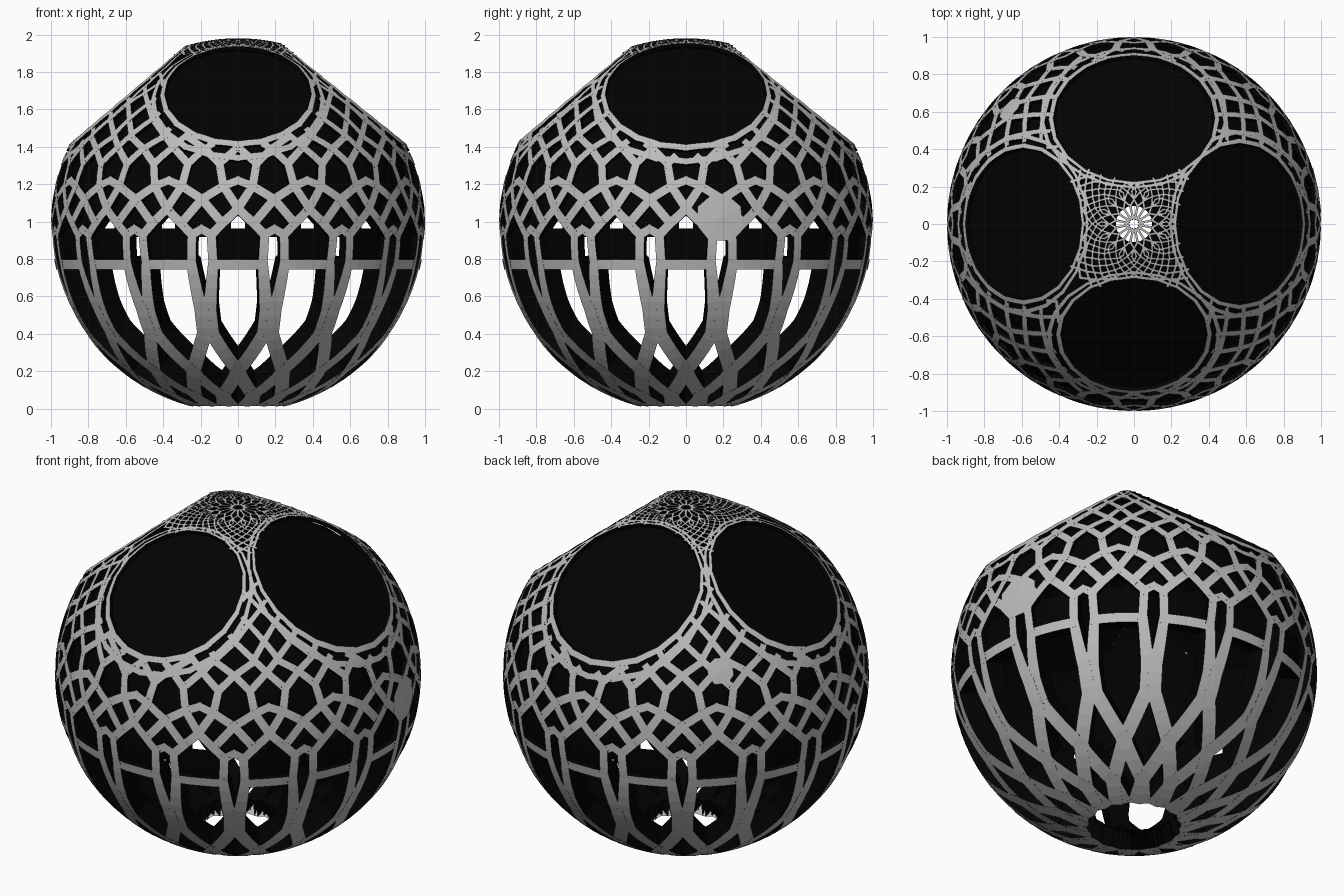
import bpy, bmesh, math
from mathutils import Vector

if "Cube" in bpy.data.objects:
    bpy.data.objects.remove(bpy.data.objects["Cube"])

CZ = 0.98            # sphere centre height
N = 16               # pattern repeats around the axis
STEP = 360 / N


def mat(name, v):
    m = bpy.data.materials.new(name)
    m.diffuse_color = (v, v, v, 1)
    m.use_nodes = True
    m.node_tree.nodes["Principled BSDF"].inputs["Base Color"].default_value = m.diffuse_color
    return m


GREY, BLACK = mat("lattice grey", 0.5), mat("inner black", 0.0005)


def on_sphere(az, z):
    h = max(-1, min(1, z - CZ))
    r = math.sqrt(1 - h * h)
    a = math.radians(az)
    return Vector((r * math.cos(a), r * math.sin(a), h))


def polar(az, colat):
    return on_sphere(az, CZ + math.cos(math.radians(colat)))


# round windows: azimuth, tilt from the top, angular radius
WINDOWS = [(polar(az, t), math.radians(r)) for az, t, r in
           [(0, 39, 26.4), (90, 39, 26.4), (180, 40.6, 24.8), (270, 40.3, 23.9)]]


def in_window(p, extra=0.0, skip=None):
    return any(p.angle(n) < r + extra for n, r in WINDOWS if n is not skip)


def finish(bm, name, mats):
    me = bpy.data.meshes.new(name)
    bm.to_mesh(me)
    bm.free()
    for m in mats:
        me.materials.append(m)
    ob = bpy.data.objects.new(name, me)
    ob.location.z = CZ
    bpy.context.collection.objects.link(ob)
    return ob


def strip(bm, a, b, w0, w1, extra=-0.005, skip=None, thick=0.022):
    """Flat band along the sphere from a to b: grey outside, black inside."""
    ang = a.angle(b)
    if ang < 1e-4:
        return
    n = max(1, math.ceil(math.degrees(ang) / 4))
    ext = 0.35 * w0 / ang
    rows = []
    for i in range(n + 1):
        t = -ext + (1 + 2 * ext) * i / n
        p = (a * math.sin((1 - t) * ang) + b * math.sin(t * ang)).normalized()
        side = a.cross(b).normalized() * (w0 + (w1 - w0) * i / n) / 2
        l, r = (p + side).normalized(), (p - side).normalized()
        rows.append((p, [l, r, r * (1 - thick), l * (1 - thick)]))
    for (p, q), (p2, q2) in zip(rows, rows[1:]):
        if in_window((p + p2).normalized(), extra, skip):
            continue
        u, v = [bm.verts.new(x) for x in q], [bm.verts.new(x) for x in q2]
        for k in range(4):
            f = bm.faces.new((u[k], u[(k + 1) % 4], v[(k + 1) % 4], v[k]))
            f.material_index = 0 if k == 0 else 1


def repeat(name, lines, point, thick=0.022, extra=0.015):
    """Repeat mirrored half-sector lines (offset, height, width) round the axis."""
    bm = bmesh.new()
    for s in range(N):
        for m in (1, -1):
            for ln in lines:
                for (u, z, w), (u2, z2, w2) in zip(ln, ln[1:]):
                    strip(bm, point(s * STEP + m * u, z), point(s * STEP + m * u2, z2),
                          w, w2, extra, None, thick)
    return finish(bm, name, (GREY, BLACK))


H = STEP / 2
# tall arches with deep legs crossing towards the open bottom
repeat("lower_arches", [
    [(0, .77, .055), (7.8, .77, .055), (9.8, .52, .075), (9.8, .40, .08),
     (0, .2, .08), (-H, .07, .08), (-16, .02, .075)],
], on_sphere, thick=0.11)

# hexagons above the arches, with star cells between them
repeat("middle_hexagons", [
    [(7.8, .77, .05), (8.2, .93, .05), (4.8, .99, .05), (0, 1.07, .05)],
    [(8.2, .93, .05), (H, .96, .045)],
    [(4.8, .99, .05), (H, 1.12, .05)],
], on_sphere, thick=0.06)

# second row of hexagons, then interlaced stars stopped by the windows
repeat("upper_lattice", [
    [(0, 1.07, .05), (4.6, 1.19, .048)],
    [(H, 1.12, .05), (4.6, 1.19, .048), (6, 1.31, .045), (H, 1.39, .042)],
    [(4.6, 1.19, .046), (0, 1.22, .046)],
    [(6, 1.31, .045), (0, 1.40, .042), (H, 1.55, .036), (0, 1.69, .028), (H, 1.79, .02)],
    [(H, 1.39, .042), (5, 1.45, .04), (0, 1.55, .036), (H, 1.69, .028), (0, 1.79, .02)],
], on_sphere)

# fine rosette at the top
repeat("top_rosette", [
    [(0, 1.6, .008), (H, 3.4, .011), (H, 5.6, .013), (0, 7.6, .01), (H, 10.2, .01),
     (0, 13, .01), (H, 15.5, .011), (0, 18.5, .012), (H, 21, .014), (0, 24, .016)],
    [(0, 7.6, .01), (4, 10, .01), (0, 11.3, .01), (H, 13, .01), (0, 15.5, .011),
     (H, 18.5, .012), (0, 21, .014), (H, 24, .016)],
], polar, extra=0.0)

# double rim rings and recessed black discs of the four windows
bm = bmesh.new()
discs = bmesh.new()
SEG = 20
for n, r in WINDOWS:
    e1 = n.cross(Vector((0, 0, 1))).normalized()
    e2 = n.cross(e1)           # points down the slope

    def circle(ang, k):
        a = 2 * math.pi * k / SEG
        return n * math.cos(ang) + (e1 * math.cos(a) + e2 * math.sin(a)) * math.sin(ang)

    def grow(p):               # bands get thinner towards the top
        return max(0, min(1, (0.92 - p.z) / 0.42))
    for k in range(SEG):
        a, b = circle(r, k), circle(r, k + 1)
        ga, gb = grow(a), grow(b)
        wa, wb = 0.016 + 0.02 * ga, 0.016 + 0.02 * gb
        strip(bm, a, b, wa, wb, skip=n)
        strip(bm, circle(r + .024 + .056 * ga, k), circle(r + .024 + .056 * gb, k + 1),
              wa, wb, skip=n)
    discs.faces.new([discs.verts.new(circle(r, k) - n * 0.035) for k in range(SEG)])
finish(bm, "window_rims", (GREY, BLACK))
discs.normal_update()
finish(discs, "window_discs", (BLACK,))

# black lining behind the upper lattice, open in the star slits and at the crown
bm = bmesh.new()
AZ, LAT = 160, 72
for j in range(LAT):
    c0, c1 = [3 + (102 - 3) * (j + d) / LAT for d in (0, 1)]
    for i in range(AZ):
        a0, a1 = 360 * i / AZ, 360 * (i + 1) / AZ
        mid = polar((a0 + a1) / 2, (c0 + c1) / 2)
        z = mid.z + CZ
        u = abs(((a0 + a1) / 2 + H) % STEP - H)
        if z < 0.77 or c0 < 5.5 or in_window(mid):
            continue
        if (u > 7.8 and z < 0.92) or (u < 2.5 and 0.97 < z < 1.025):
            continue
        bm.faces.new([bm.verts.new(polar(a, c) * 0.972)
                      for a, c in ((a0, c0), (a0, c1), (a1, c1), (a1, c0))])
bmesh.ops.remove_doubles(bm, verts=bm.verts, dist=1e-5)
finish(bm, "black_lining", (BLACK,))

# two solid cells in the lattice
bm = bmesh.new()
for az, half, z0, z1 in ((10.4, 6.8, .90, 1.14), (137, 4.5, 1.34, 1.47)):
    ring = [on_sphere(az + half * u, z0 + (z1 - z0) * t) * 1.003 for u, t in
            ((-.5, 0), (.5, 0), (1, .3), (1, .75), (.4, 1), (-.4, 1), (-1, .75), (-1, .3))]
    mid = bm.verts.new(on_sphere(az, (z0 + z1) / 2) * 1.003)
    vs = [bm.verts.new(p) for p in ring]
    for p, q in zip(vs, vs[1:] + vs[:1]):
        bm.faces.new((mid, p, q))
finish(bm, "solid_cells", (GREY,))
